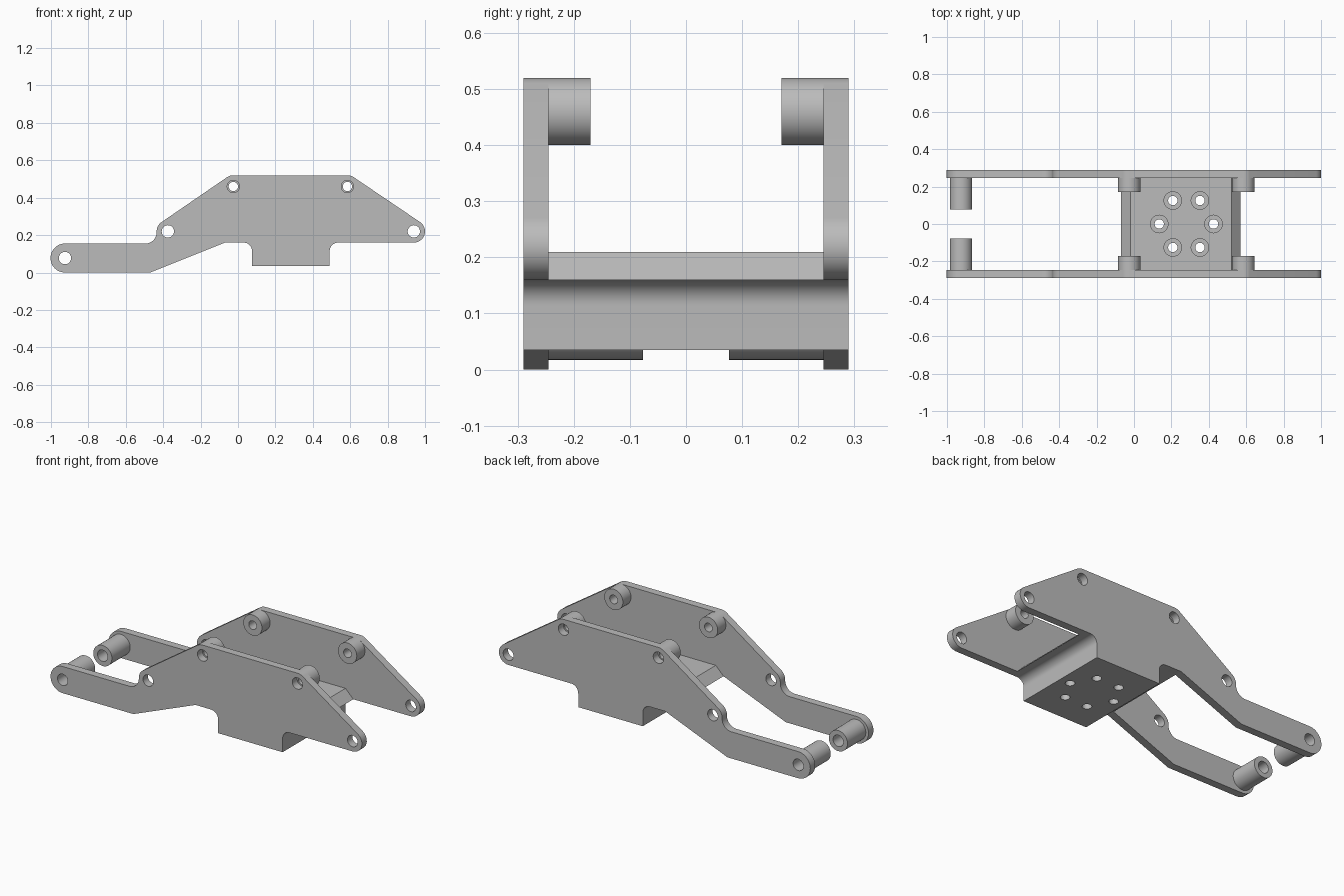
import bpy, bmesh
from math import sin, cos, radians, pi
from mathutils import Matrix

old = bpy.data.objects.get("Cube")
if old:
    bpy.data.objects.remove(old, do_unlink=True)

grey = bpy.data.materials.new("plain_grey")
grey.use_nodes = True
COLOUR = (0.5, 0.5, 0.5, 1)
grey.diffuse_color = COLOUR
grey.node_tree.nodes["Principled BSDF"].inputs["Base Color"].default_value = COLOUR


def arc(x, z, r, start, end, n=12):
    angles = [radians(start + (end - start) * i / n) for i in range(n + 1)]
    return [(x + r * cos(a), z + r * sin(a)) for a in angles]


def circle(x, z, r, n=32):
    return arc(x, z, r, 0, 360, n)[:-1]


def add_object(name, mesh):
    obj = bpy.data.objects.new(name, mesh)
    bpy.context.collection.objects.link(obj)
    return obj


def finish(obj):
    obj.data.materials.clear()
    obj.data.materials.append(grey)
    bpy.ops.object.select_all(action='DESELECT')
    obj.select_set(True)
    bpy.context.view_layer.objects.active = obj
    bpy.ops.object.shade_smooth_by_angle(angle=radians(30))


def extrude(name, loops, y0, y1):
    """Extrude an x-z outline, with any inner loops as holes, from y0 to y1."""
    curve = bpy.data.curves.new(name, 'CURVE')
    curve.dimensions = '2D'
    curve.fill_mode = 'BOTH'
    curve.extrude = abs(y1 - y0) / 2
    for loop in loops:
        spline = curve.splines.new('POLY')
        spline.points.add(len(loop) - 1)
        for point, (x, z) in zip(spline.points, loop):
            point.co = (x, z, 0, 1)
        spline.use_cyclic_u = True
    temp = add_object(name + "_curve", curve)
    bpy.context.view_layer.update()
    graph = bpy.context.evaluated_depsgraph_get()
    mesh = bpy.data.meshes.new_from_object(temp.evaluated_get(graph))
    bpy.data.objects.remove(temp, do_unlink=True)
    mesh.transform(Matrix.Translation((0, (y0 + y1) / 2, 0)) @ Matrix.Rotation(pi / 2, 4, 'X'))
    bm = bmesh.new()
    bm.from_mesh(mesh)
    bmesh.ops.remove_doubles(bm, verts=bm.verts, dist=0.0001)
    bmesh.ops.recalc_face_normals(bm, faces=bm.faces)
    bm.to_mesh(mesh)
    bm.free()
    mesh.name = name
    return add_object(name, mesh)


# Pivot and post positions
ARM, ELBOW, TIP = (-0.925, 0.0775), (-0.375, 0.22), (0.94, 0.22)
POSTS = [(-0.025, 0.46), (0.585, 0.46)]
INNER, OUTER, R = 0.245, 0.29, 0.06

# Shared underside: flat flange, rounded into the dropped block
drop = (arc(0.03, 0.115, 0.045, 90, 0) + [(0.075, 0.035), (0.49, 0.035)]
        + arc(0.535, 0.115, 0.045, 180, 90))

# Side plate outline
outline = [(-0.47, 0), (-0.07, 0.16)] + drop
outline += arc(*TIP, R, -90, 55.9)
outline += arc(*POSTS[1], R, 55.9, 90) + arc(*POSTS[0], R, 90, 124.4)
outline += arc(*ELBOW, R, 124.4, 180) + arc(-0.495, 0.215, R, 0, -90)
outline += arc(*ARM, 0.0775, 90, 270, 24)
plate_holes = [circle(*p, 0.033) for p in [ARM, ELBOW, TIP] + POSTS]

for side, s in (("left", 1), ("right", -1)):
    label = "back" if s > 0 else "front"
    finish(extrude(label + "_side_plate", [outline] + plate_holes, s * INNER, s * OUTER))
    # Hollow spacers on the inner face of the plate
    for i, p in enumerate(POSTS):
        finish(extrude(f"{label}_upper_spacer_{i + 1}",
                       [circle(*p, R, 48), circle(*p, 0.025)], s * 0.17, s * INNER))
    finish(extrude(label + "_arm_spacer",
                   [circle(*ARM, R, 48), circle(*ARM, 0.033)], s * 0.077, s * INNER))

# Base block between the plates, with chamfered top ends
base = extrude("base_block",
               [[(-0.07, 0.16)] + drop + [(0.57, 0.16), (0.52, 0.21), (-0.02, 0.21)]],
               -INNER, INNER)


def ring_cutter(name, radius, z0, z1):
    bm = bmesh.new()
    for k in range(6):
        a = k * pi / 3
        place = Matrix.Translation((0.28 + 0.145 * cos(a), 0.145 * sin(a), (z0 + z1) / 2))
        bmesh.ops.create_cone(bm, cap_ends=True, segments=32, radius1=radius,
                              radius2=radius, depth=z1 - z0, matrix=place)
    mesh = bpy.data.meshes.new(name)
    bm.to_mesh(mesh)
    bm.free()
    obj = add_object(name, mesh)
    obj.hide_render = True
    return obj


# Six counterbored bolt holes in a ring
cutters = [ring_cutter("bolt_cutter", 0.025, -0.1, 0.4),
           ring_cutter("counterbore_cutter", 0.047, 0.13, 0.4)]
for cutter in cutters:
    mod = base.modifiers.new(cutter.name, 'BOOLEAN')
    mod.operation = 'DIFFERENCE'
    mod.solver = 'EXACT'
    mod.object = cutter
bpy.context.view_layer.update()
graph = bpy.context.evaluated_depsgraph_get()
drilled = bpy.data.meshes.new_from_object(base.evaluated_get(graph))
base.modifiers.clear()
base.data = drilled
for cutter in cutters:
    bpy.data.objects.remove(cutter, do_unlink=True)
finish(base)
